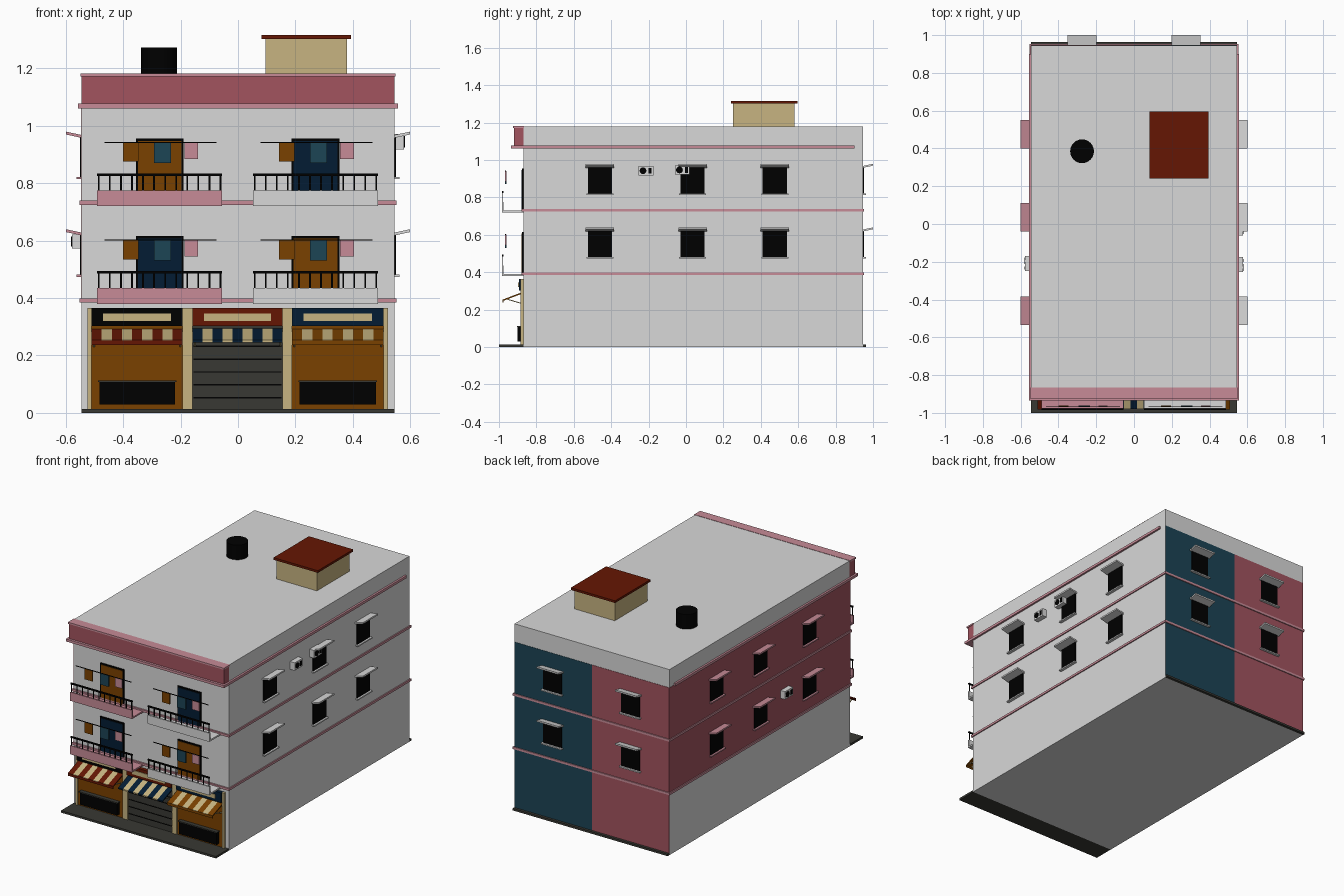
import bpy, bmesh, math
from mathutils import Matrix

if "Cube" in bpy.data.objects:
    bpy.data.objects.remove(bpy.data.objects["Cube"], do_unlink=True)


def material(name, r, g, b):
    m = bpy.data.materials.new(name)
    m.use_nodes = True
    m.diffuse_color = (r, g, b, 1)
    node = next(n for n in m.node_tree.nodes if n.type == 'BSDF_PRINCIPLED')
    node.inputs["Base Color"].default_value = (r, g, b, 1)
    return m


white = material("white plaster", 0.69, 0.69, 0.69)
pink = material("pale pink", 0.57, 0.26, 0.31)
rose = material("rose", 0.36, 0.087, 0.114)
teal = material("teal", 0.012, 0.058, 0.09)
navy = material("navy", 0.001, 0.012, 0.034)
orange = material("ochre", 0.195, 0.053, 0.0)
tan = material("cream", 0.57, 0.455, 0.22)
brick = material("brick red", 0.13, 0.008, 0.001)
black = material("black", 0.0, 0.0, 0.0)
grey = material("dark grey", 0.04, 0.04, 0.033)


def finish(name, bm, mat, frame):
    bm.transform(frame)
    mesh = bpy.data.meshes.new(name)
    bm.to_mesh(mesh)
    bm.free()
    mesh.materials.append(mat)
    ob = bpy.data.objects.new(name, mesh)
    bpy.context.collection.objects.link(ob)
    return ob


def box(name, mat, x, y, z, frame=Matrix(), tilt=0):
    """Box from three (low, high) ranges; tilt lifts its outer (-y) edge."""
    bm = bmesh.new()
    bmesh.ops.create_cube(bm, size=1)
    for v in bm.verts:
        outer = v.co.y < 0
        v.co = [r[0] if c < 0 else r[1] for c, r in zip(v.co, (x, y, z))]
        if outer:
            v.co.z += tilt
    return finish(name, bm, mat, frame)


def cylinder(name, mat, radius, depth, frame):
    bm = bmesh.new()
    bmesh.ops.create_cone(bm, cap_ends=True, segments=24, radius1=radius,
                          radius2=radius, depth=depth)
    return finish(name, bm, mat, frame)


def span(centre, half):
    return (centre - half, centre + half)


# Main block, ground strips and painted walls
W, FRONT, BACK, TOP = 0.545, -0.87, 0.945, 1.18
FULL = (-W, W)
box("building_body", white, FULL, (FRONT, BACK), (0, TOP))
box("front_pavement", grey, FULL, (-1, FRONT), (0, 0.013))
box("rear_pavement", grey, FULL, (BACK, 0.963), (0, 0.013))
box("side_paint", rose, (-W - 0.002, -W), (FRONT, BACK), (0.4, 1.065))
box("rear_paint_right", rose, (-W, 0), (BACK, BACK + 0.002), (0.013, 1.065))
box("rear_paint_left", teal, (0, W), (BACK, BACK + 0.002), (0.013, 1.065))

# Floor bands, cornice and parapet
for z in (0.385, 0.725):
    box("floor_band", pink, span(0, 0.552), (-0.88, 0.953), (z, z + 0.014))
box("cornice", pink, span(0, 0.557), (-0.935, 0.9), (1.061, 1.077))
box("parapet", rose, FULL, (-0.92, FRONT + 0.003), (1.077, 1.172))
box("parapet_cap", pink, span(0, 0.549), (-0.926, -0.866), (1.172, 1.182))

# Roof hut and water tank
box("roof_hut", tan, (0.095, 0.38), (0.25, 0.58), (TOP, 1.302))
box("hut_roof", brick, (0.082, 0.394), (0.24, 0.595), (1.302, 1.316))
tank = cylinder("water_tank", black, 0.063, 0.093,
                Matrix.Translation((-0.275, 0.385, 1.2265)))
for ob in bpy.context.selected_objects:
    ob.select_set(False)
tank.select_set(True)
bpy.context.view_layer.objects.active = tank
bpy.ops.object.shade_smooth_by_angle()

# Wall frames: local x runs along the wall, local -y points outward
turn = lambda deg: Matrix.Rotation(math.radians(deg), 4, 'Z')
right_wall = Matrix.Translation((W, 0, 0)) @ turn(90)
left_wall = Matrix.Translation((-W, 0, 0)) @ turn(-90)
rear_wall = Matrix.Translation((0, BACK, 0)) @ turn(180)


def window(frame, u, z, trim):
    box("window_pane", black, span(u, 0.065), (-0.006, 0), (z, z + 0.14), frame)
    box("window_sill", trim, span(u, 0.072), (-0.018, 0), (z - 0.008, z), frame)
    box("window_hood", trim, span(u, 0.076), (-0.055, 0),
        (z + 0.136, z + 0.146), frame, tilt=0.012)


def cooler(frame, u, z):
    box("cooling_unit", white, span(u, 0.04), (-0.033, 0), (z, z + 0.05), frame)
    disc = Matrix.Translation((u - 0.015, -0.034, z + 0.025))
    cylinder("cooling_fan", black, 0.018, 0.004,
             frame @ disc @ Matrix.Rotation(math.pi / 2, 4, 'X'))
    box("cooling_vent", black, span(u + 0.022, 0.008), (-0.036, -0.03),
        (z + 0.01, z + 0.04), frame)


for z in (0.482, 0.822):
    for u in (-0.46, 0.035, 0.475):
        window(right_wall, u, z, white)
        window(left_wall, -u, z, pink)
    for u in (-0.275, 0.275):
        window(rear_wall, u, z, white)
cooler(right_wall, -0.215, 0.918)
cooler(right_wall, -0.02, 0.922)
cooler(left_wall, 0.21, 0.572)


# Balconies with doors, railings and washing lines
def balcony(cx, z, wall_mat, door_mat):
    wide = span(cx, 0.218)
    box("balcony_slab", wall_mat, wide, (-0.98, FRONT), (z, z + 0.01))
    box("balcony_front", wall_mat, wide, (-0.985, -0.975), (z, z + 0.055))
    box("balcony_rail", black, wide, (-0.984, -0.976), (z + 0.105, z + 0.114))
    count = 12
    for i in range(count):
        x = cx - 0.212 + 0.424 * i / (count - 1)
        box("railing_bar", black, span(x, 0.003), (-0.982, -0.978),
            (z + 0.055, z + 0.106))
    box("door_frame", black, span(cx, 0.083), (-0.877, FRONT), (z + 0.01, z + 0.236))
    box("door_panel", door_mat, span(cx, 0.076), (-0.88, -0.876),
        (z + 0.01, z + 0.228))
    box("washing_line", black, span(cx + 0.003, 0.195), (-0.967, -0.963),
        (z + 0.22, z + 0.224))
    for name, mat, dx, half, drop in (("shirt", orange, -0.1, 0.027, 0.066),
                                      ("towel", teal, 0.01, 0.03, 0.07),
                                      ("cloth", pink, 0.11, 0.024, 0.056)):
        box("hanging_" + name, mat, span(cx + dx, half), (-0.969, -0.961),
            (z + 0.221 - drop, z + 0.221))


for z, near, far in ((0.38, navy, orange), (0.72, orange, navy)):
    balcony(-0.273, z, pink, near)
    balcony(0.27, z, white, far)

# Shop pillars
for x0, x1 in ((-0.525, -0.51), (-0.193, -0.158), (0.155, 0.188), (0.507, 0.522)):
    box("shop_pillar", tan, (x0, x1), (-0.885, FRONT), (0.013, 0.365))


# Shop signs and striped awnings
def shop_top(x0, x1, sign, stripe):
    box("shop_sign", sign, (x0, x1), (-0.893, FRONT), (0.302, 0.365))
    box("sign_plate", tan, (x0 + 0.04, x1 - 0.04), (-0.897, -0.892), (0.32, 0.346))
    n = 9
    step = (x1 - x0) / n
    for i in range(n):
        box("awning_stripe", tan if i % 2 else stripe,
            (x0 + i * step, x0 + (i + 1) * step), (-0.98, -0.875),
            (0.286, 0.294), tilt=-0.04)
    for x in (x0 + 0.008, x1 - 0.008):
        box("awning_strut", tan, span(x, 0.003), (-0.955, FRONT),
            (0.228, 0.233), tilt=0.025)


shop_top(-0.51, -0.193, black, brick)
shop_top(-0.158, 0.155, brick, navy)
shop_top(0.188, 0.507, navy, orange)

# Side shops with display windows
for x0, x1, stripe in ((-0.51, -0.193, brick), (0.188, 0.507, orange)):
    box("shop_front", orange, (x0, x1), (-0.878, FRONT), (0.013, 0.302))
    box("awning_valance", stripe, (x0, x1), (-0.981, -0.977), (0.237, 0.252))
    box("display_case", black, (x0 + 0.027, x1 - 0.027), (-0.9, FRONT), (0.03, 0.108))
    box("display_ledge", grey, (x0 + 0.022, x1 - 0.022), (-0.904, FRONT),
        (0.108, 0.113))

# Roller shutter
box("roller_shutter", grey, (-0.158, 0.155), (-0.877, FRONT), (0.013, 0.302))
for i in range(5):
    z = 0.05 + 0.045 * i
    box("shutter_groove", black, (-0.155, 0.152), (-0.879, -0.876), (z, z + 0.005))
